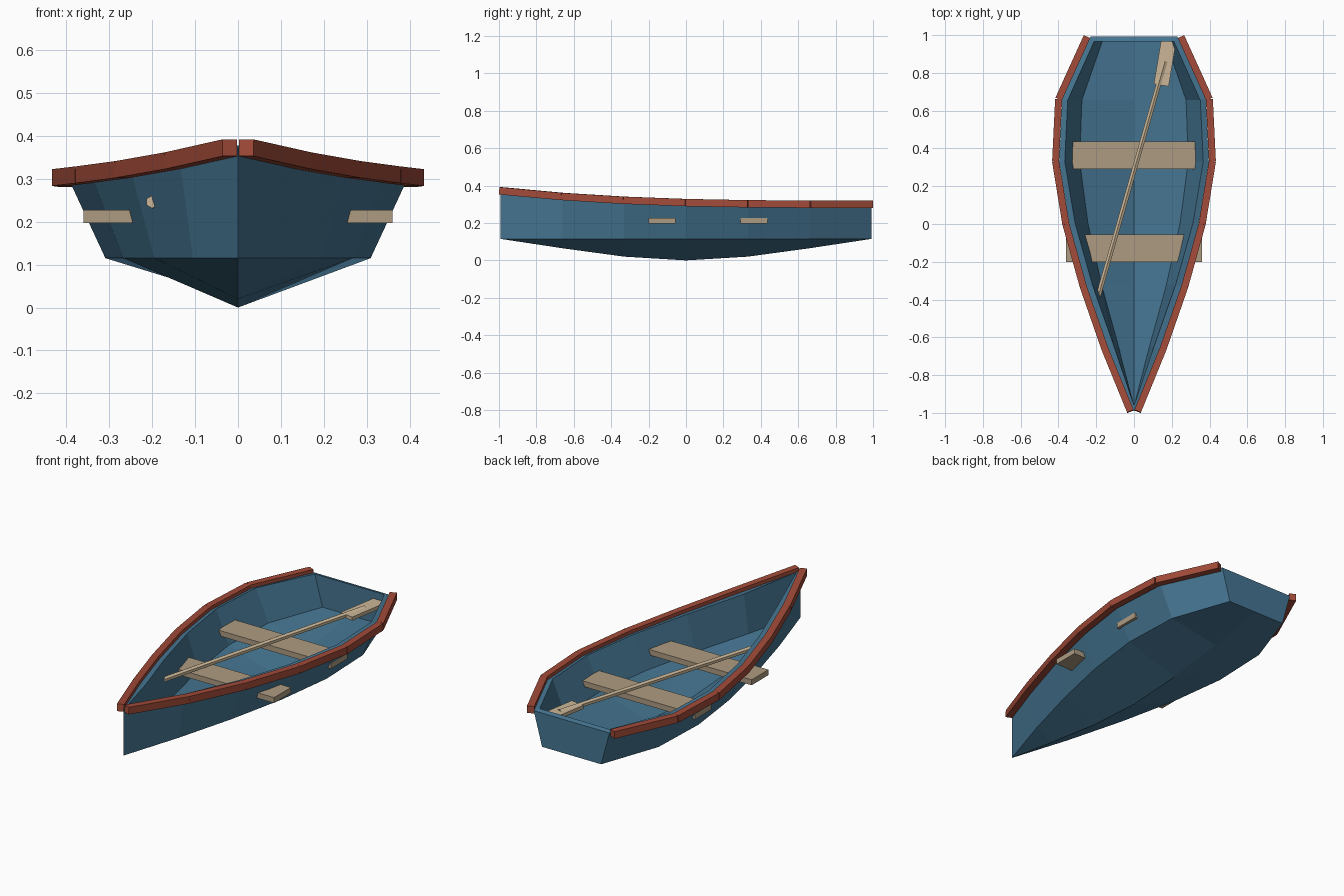
import bpy, bmesh, math
from mathutils import Vector, Matrix

if "Cube" in bpy.data.objects:
    bpy.data.objects.remove(bpy.data.objects["Cube"])


def material(name, color):
    m = bpy.data.materials.new(name)
    m.diffuse_color = (*color, 1)
    m.use_nodes = True
    m.node_tree.nodes["Principled BSDF"].inputs["Base Color"].default_value = m.diffuse_color
    return m


BLUE = material("blue_paint", (0.06, 0.18, 0.29))
RED = material("red_paint", (0.36, 0.07, 0.04))
WOOD = material("seat_wood", (0.42, 0.33, 0.22))
PALE = material("oar_wood", (0.60, 0.47, 0.31))


def finish(name, bm, mat):
    mesh = bpy.data.meshes.new(name)
    bm.to_mesh(mesh)
    bm.free()
    mesh.materials.append(mat)
    ob = bpy.data.objects.new(name, mesh)
    bpy.context.collection.objects.link(ob)
    return ob


def add_box(bm, size, matrix):
    bmesh.ops.create_cube(bm, size=1, matrix=matrix @ Matrix.Diagonal((*size, 1)))


# Stations from bow to stern: half width at the sheer, keel height
HALF = [0.0, 0.135, 0.25, 0.342, 0.396, 0.38, 0.23]
KEEL = [0.115, 0.065, 0.02, 0.0, 0.02, 0.065, 0.115]
CHINE_Z = 0.115
ys = [0.992 * (i - 3) / 3 for i in range(7)]
zs = [0.3 + 0.072 * (1 - i / 6) ** 3 for i in range(7)]

# Hull: open shell of sheer, chine and keel lines with a flat transom
bm = bmesh.new()
rows = []
for w, k, y, z in zip(HALF, KEEL, ys, zs):
    if w == 0:
        top, low = bm.verts.new((0, y, z)), bm.verts.new((0, y, CHINE_Z))
        rows.append([top, low, low, low, top])
    else:
        section = [(-w, z), (-0.78 * w, CHINE_Z), (0, k), (0.78 * w, CHINE_Z), (w, z)]
        rows.append([bm.verts.new((x, y, h)) for x, h in section])
for a, b in zip(rows, rows[1:]):
    for j in range(4):
        quad = [a[j], b[j], b[j + 1], a[j + 1]]
        bm.faces.new(list(dict.fromkeys(quad)))
bm.faces.new(rows[-1])
bm.normal_update()
# every face must point away from the inside of the boat
inside = Vector((0, 0.2, 0.2))
for f in bm.faces:
    if f.normal.dot(f.calc_center_median() - inside) < 0:
        f.normal_flip()
hull = finish("hull", bm, BLUE)
shell = hull.modifiers.new("planking", "SOLIDIFY")
shell.thickness = 0.032
shell.offset = -1

# Gunwale rails: one straight batten per station gap, on both sides
bm = bmesh.new()
for side in (-1, 1):
    pts = [Vector((side * (w + 0.019), y, z)) for w, y, z in zip(HALF, ys, zs)]
    for p, q in zip(pts, pts[1:]):
        d = q - p
        rot = d.to_track_quat('Y', 'Z').to_matrix().to_4x4()
        add_box(bm, (0.037, d.length, 0.039), Matrix.Translation((p + q) / 2) @ rot)
finish("gunwale", bm, RED)

# Seats
for name, y in (("front_seat", -0.128), ("rear_seat", 0.364)):
    bm = bmesh.new()
    add_box(bm, (0.72, 0.146, 0.03), Matrix.Translation((0, y, 0.212)))
    finish(name, bm, WOOD)

# Oar shaft
p, q = Vector((-0.2, -0.42, 0.246)), Vector((0.165, 0.862, 0.26))
bm = bmesh.new()
bmesh.ops.create_cone(bm, cap_ends=True, segments=6, radius1=0.015, radius2=0.015,
                      depth=(q - p).length,
                      matrix=Matrix.Translation((p + q) / 2)
                      @ (q - p).to_track_quat('Z', 'Y').to_matrix().to_4x4())
finish("oar_shaft", bm, PALE)

# Oar blade
bm = bmesh.new()
add_box(bm, (0.08, 0.24, 0.02),
        Matrix.Translation((0.164, 0.853, 0.257)) @ Matrix.Rotation(math.radians(-9.5), 4, 'Z'))
finish("oar_blade", bm, PALE)
